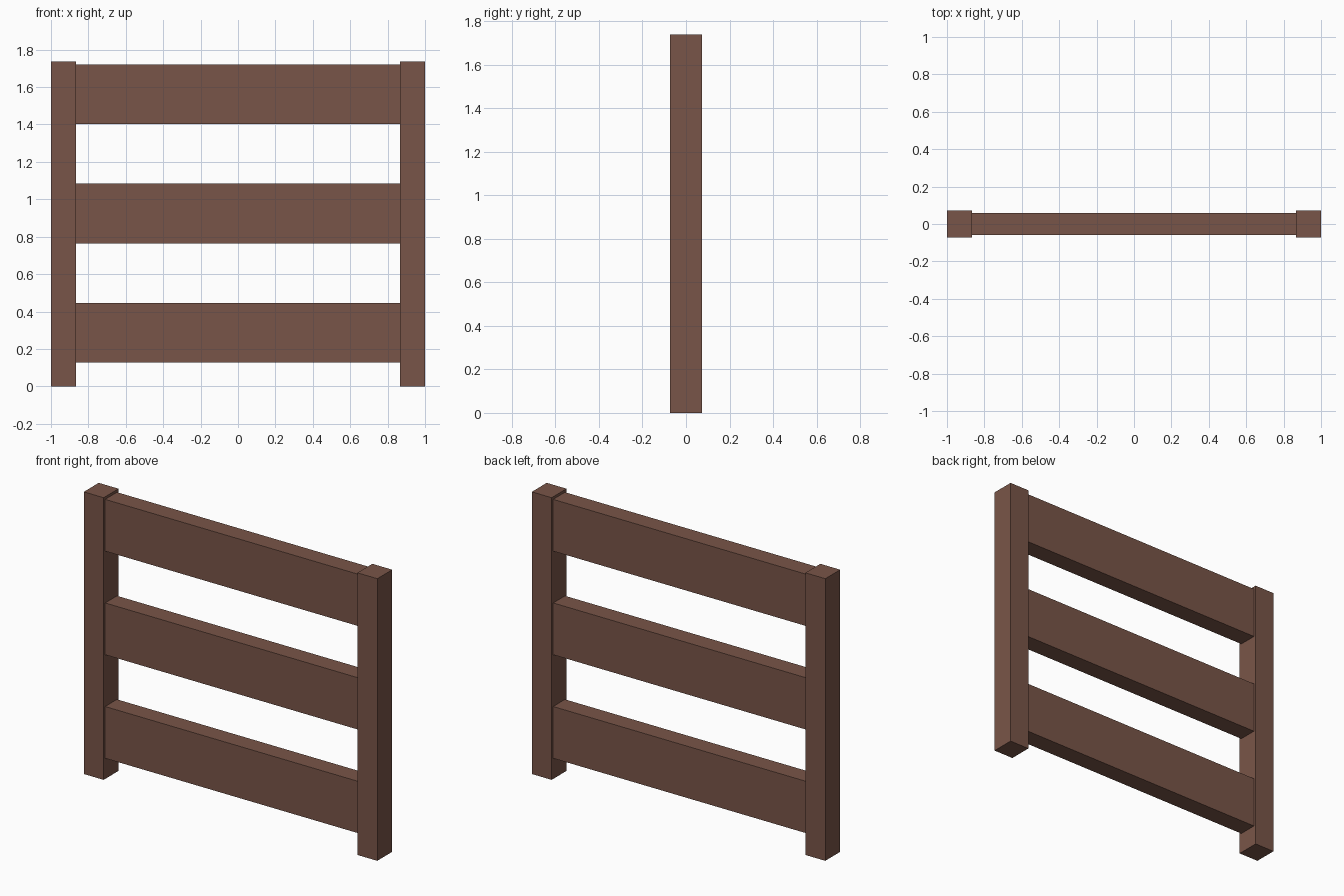
import bpy

if "Cube" in bpy.data.objects:
    bpy.data.objects.remove(bpy.data.objects["Cube"])

# Single brown wood colour
wood = bpy.data.materials.new("brown wood")
wood.diffuse_color = (0.191, 0.0908, 0.0648, 1.0)
wood.use_nodes = True
wood.node_tree.nodes["Principled BSDF"].inputs["Base Color"].default_value = wood.diffuse_color


def box(name, x0, x1, half_y, z0, z1):
    bpy.ops.mesh.primitive_cube_add(size=1, location=((x0 + x1) / 2, 0, (z0 + z1) / 2))
    ob = bpy.context.object
    ob.name = name
    ob.scale = (x1 - x0, 2 * half_y, z1 - z0)
    bpy.ops.object.transform_apply(location=False, rotation=False, scale=True)
    ob.data.materials.append(wood)
    return ob


# Two upright posts
box("left_post", -1.0, -0.865, 0.0725, 0, 1.738)
box("right_post", 0.865, 1.0, 0.0725, 0, 1.738)

# Three evenly spaced wide rails between the posts
for i, label in enumerate(("bottom", "middle", "top")):
    z = 0.127 + i * 0.638
    box(label + "_rail", -0.865, 0.865, 0.0575, z, z + 0.319)
